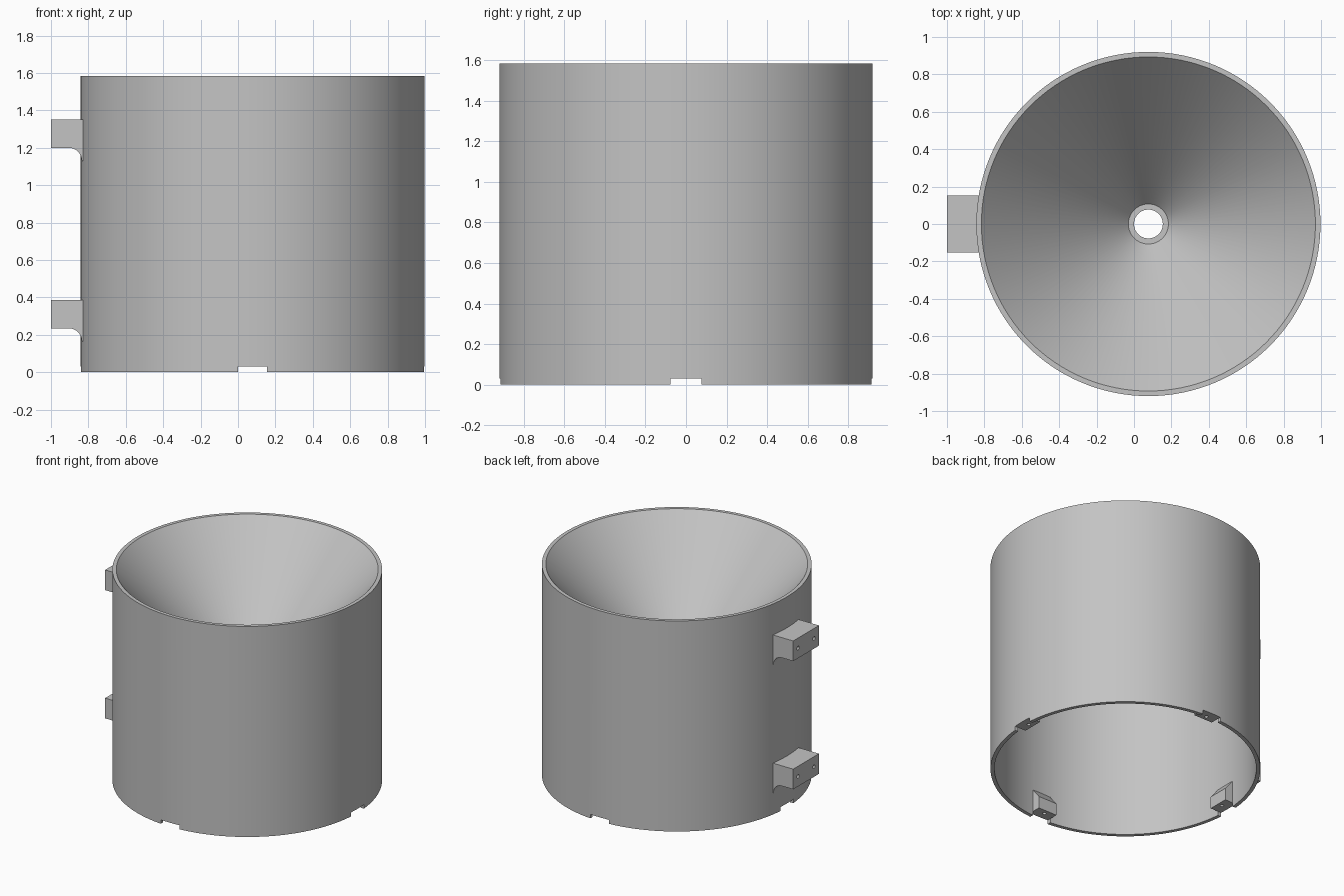
import bpy, bmesh, math
from mathutils import Matrix, Vector

if "Cube" in bpy.data.objects:
    bpy.data.objects.remove(bpy.data.objects["Cube"])

CX = 0.077          # axis of the round body
R, R_IN, H = 0.92, 0.893, 1.585
NOTCH_W, NOTCH_H = 0.155, 0.03

grey = bpy.data.materials.new("plain_grey")
grey.use_nodes = True
grey.diffuse_color = (0.55, 0.55, 0.55, 1)
grey.node_tree.nodes["Principled BSDF"].inputs["Base Color"].default_value = (0.55, 0.55, 0.55, 1)


def finish(name, bm):
    bmesh.ops.recalc_face_normals(bm, faces=bm.faces)
    mesh = bpy.data.meshes.new(name)
    bm.to_mesh(mesh)
    bm.free()
    mesh.materials.append(grey)
    obj = bpy.data.objects.new(name, mesh)
    bpy.context.collection.objects.link(obj)
    return obj


def activate(obj):
    bpy.ops.object.select_all(action='DESELECT')
    obj.select_set(True)
    bpy.context.view_layer.objects.active = obj


def smooth(obj):
    activate(obj)
    bpy.ops.object.shade_smooth_by_angle(angle=math.radians(30))


def lathe(name, profile, steps=128):
    """Spin a closed (radius, z) profile around the body axis."""
    bm = bmesh.new()
    verts = [bm.verts.new((r, 0, z)) for r, z in profile]
    edges = [bm.edges.new((v, verts[i - 1])) for i, v in enumerate(verts)]
    bmesh.ops.spin(bm, geom=verts + edges, cent=(0, 0, 0), axis=(0, 0, 1),
                   angle=math.tau, steps=steps)
    bmesh.ops.remove_doubles(bm, verts=bm.verts, dist=1e-5)
    bmesh.ops.translate(bm, verts=bm.verts, vec=(CX, 0, 0))
    return finish(name, bm)


def extrude_profile(name, profile, width):
    """Extrude an (x, z) outline along y, centred."""
    bm = bmesh.new()
    face = bm.faces.new([bm.verts.new((x, -width / 2, z)) for x, z in profile])
    new = bmesh.ops.extrude_face_region(bm, geom=[face])["geom"]
    bmesh.ops.translate(bm, vec=(0, width, 0),
                        verts=[g for g in new if isinstance(g, bmesh.types.BMVert)])
    return finish(name, bm)


def cutter_box(size, centre):
    bm = bmesh.new()
    bmesh.ops.create_cube(bm, size=1, matrix=Matrix.Translation(centre) @ Matrix.Diagonal((*size, 1)))
    return finish("cutter", bm)


def cutter_pin(radius, depth, centre, axis):
    bm = bmesh.new()
    turn = Vector(axis).to_track_quat('Z', 'Y').to_matrix().to_4x4()
    bmesh.ops.create_cone(bm, cap_ends=True, segments=16, radius1=radius, radius2=radius,
                          depth=depth, matrix=Matrix.Translation(centre) @ turn)
    return finish("cutter", bm)


def cut(obj, cutters):
    for c in cutters:
        activate(obj)
        mod = obj.modifiers.new("cut", 'BOOLEAN')
        mod.operation, mod.solver, mod.object = 'DIFFERENCE', 'EXACT', c
        bpy.ops.object.modifier_apply(modifier=mod.name)
        bpy.data.objects.remove(c)


# Outer shell with the funnel hanging inside it
TIP = 0.72
shell = lathe("funnel_shell", [
    (R, 0), (R, H), (R_IN, H),            # outside wall and rim
    (0.107, TIP), (0.077, TIP),           # funnel slope and flat seat
    (0.077, TIP - 0.03), (0.118, TIP - 0.03),
    (R_IN, H - 0.045), (R_IN, 0)])        # underside and inside wall
# Four notches in the bottom edge
cut(shell, [cutter_box((3, NOTCH_W, 2 * NOTCH_H), (CX, 0, 0)),
            cutter_box((NOTCH_W, 3, 2 * NOTCH_H), (CX, 0, 0))])
smooth(shell)

# Screw brackets inside the wall, one above each notch
for i, side in enumerate(("left", "back", "right", "front")):
    inner, wall = 0.825, 0.906
    bracket = extrude_profile(side + "_inner_bracket", [
        (inner, NOTCH_H), (wall, NOTCH_H), (wall, 0.22), (inner, 0.12)], NOTCH_W)
    cut(bracket, [cutter_pin(0.013, 0.12, (0.86, 0, NOTCH_H), (0, 0, 1))])
    bracket.data.transform(Matrix.Translation((CX, 0, 0)) @ Matrix.Rotation(i * math.pi / 2, 4, 'Z'))

# Two outside mounts with a rounded support below and two screw holes each
for name, z in (("lower_mount", 0.235), ("upper_mount", 1.20)):
    fillet, root = 0.07, -0.826
    arc = [(-0.905 + fillet * math.sin(a), z - fillet + fillet * math.cos(a))
           for a in (k * math.pi / 16 for k in range(9))]
    mount = extrude_profile(name, [(-1, z + 0.152), (-1, z)] + arc +
                            [(root, z - fillet), (root, z + 0.152)], 0.306)
    cut(mount, [cutter_pin(0.014, 0.2, (-1, y, z + 0.076), (1, 0, 0)) for y in (-0.095, 0.095)])
    smooth(mount)
